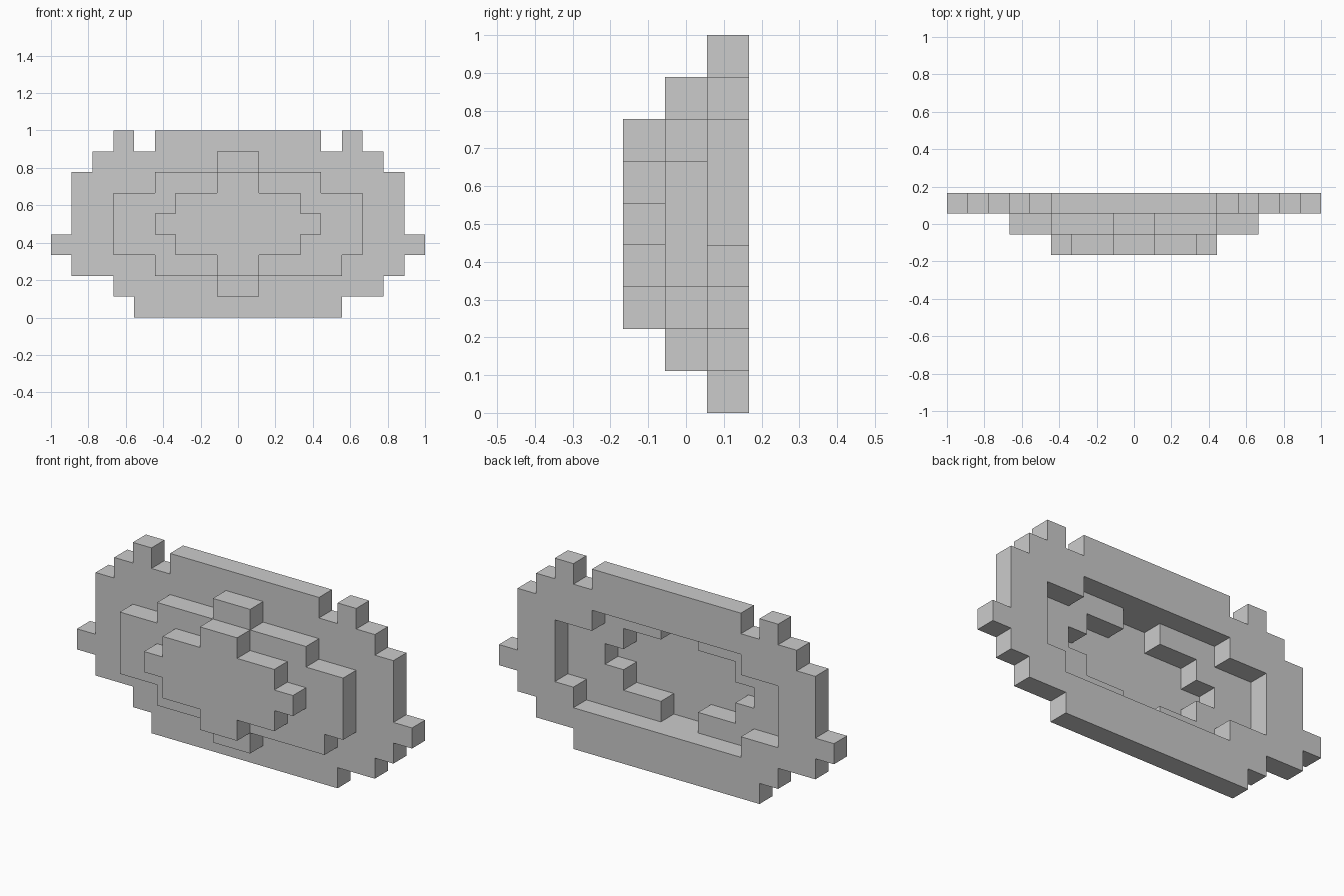
import bpy, bmesh
from mathutils import Vector

if "Cube" in bpy.data.objects:
    bpy.data.objects.remove(bpy.data.objects["Cube"])

U = 1 / 9  # block size

def cells(rows, hole=frozenset()):
    """Block positions (column, row) from {row: [(start, end), ...]} minus a hole."""
    return {(x, z) for z, spans in rows.items()
            for a, b in spans for x in range(a, b)} - set(hole)

# Front plate, the raised centre
front = cells({2: [(-1, 1)], 3: [(-3, 3)], 4: [(-4, 4)], 5: [(-3, 3)], 6: [(-1, 1)]})

# Middle step: frame around the front plate, with a tab above and below
middle_rows = {2: [(-4, 5)], 3: [(-6, 6)], 4: [(-6, 6)], 5: [(-6, 6)], 6: [(-4, 4)]}
tabs = cells({1: [(-1, 1)], 7: [(-1, 1)]})
middle = cells(middle_rows, front) | tabs

# Back rim: wide stepped frame around the middle step
rim = cells({0: [(-5, 5)], 1: [(-6, 7)], 2: [(-8, 8)], 3: [(-9, 9)],
             4: [(-8, 8)], 5: [(-8, 8)], 6: [(-8, 8)], 7: [(-7, 7)],
             8: [(-6, -5), (-4, 4), (5, 6)]}, cells(middle_rows))

layers = {"front_plate": (0, front), "middle_frame": (1, middle), "back_rim": (2, rim)}
solid = {(x, y, z) for y, blocks in layers.values() for x, z in blocks}

def build_layer(name, y, blocks):
    """Skin the exposed block sides of one layer."""
    bm = bmesh.new()
    for x, z in sorted(blocks):
        c = Vector((x + .5, y - 1, z + .5))
        for axis in range(3):
            for s in (-1, 1):
                n = Vector((0, 0, 0))
                n[axis] = s
                if (x + int(n.x), y + int(n.y), z + int(n.z)) in solid:
                    continue
                u = Vector((0, 0, 0))
                u[(axis + 1) % 3] = 1
                v = n.cross(u)
                bm.faces.new([bm.verts.new((c + (n + a * u + b * v) / 2) * U)
                              for a, b in ((-1, -1), (1, -1), (1, 1), (-1, 1))])
    bmesh.ops.remove_doubles(bm, verts=bm.verts, dist=1e-4)
    # Merge coplanar squares into large flat faces
    bmesh.ops.dissolve_limit(bm, angle_limit=.01, verts=bm.verts, edges=bm.edges)
    mesh = bpy.data.meshes.new(name)
    bm.to_mesh(mesh)
    bm.free()
    bpy.context.collection.objects.link(bpy.data.objects.new(name, mesh))

for name, (y, blocks) in layers.items():
    build_layer(name, y, blocks)
